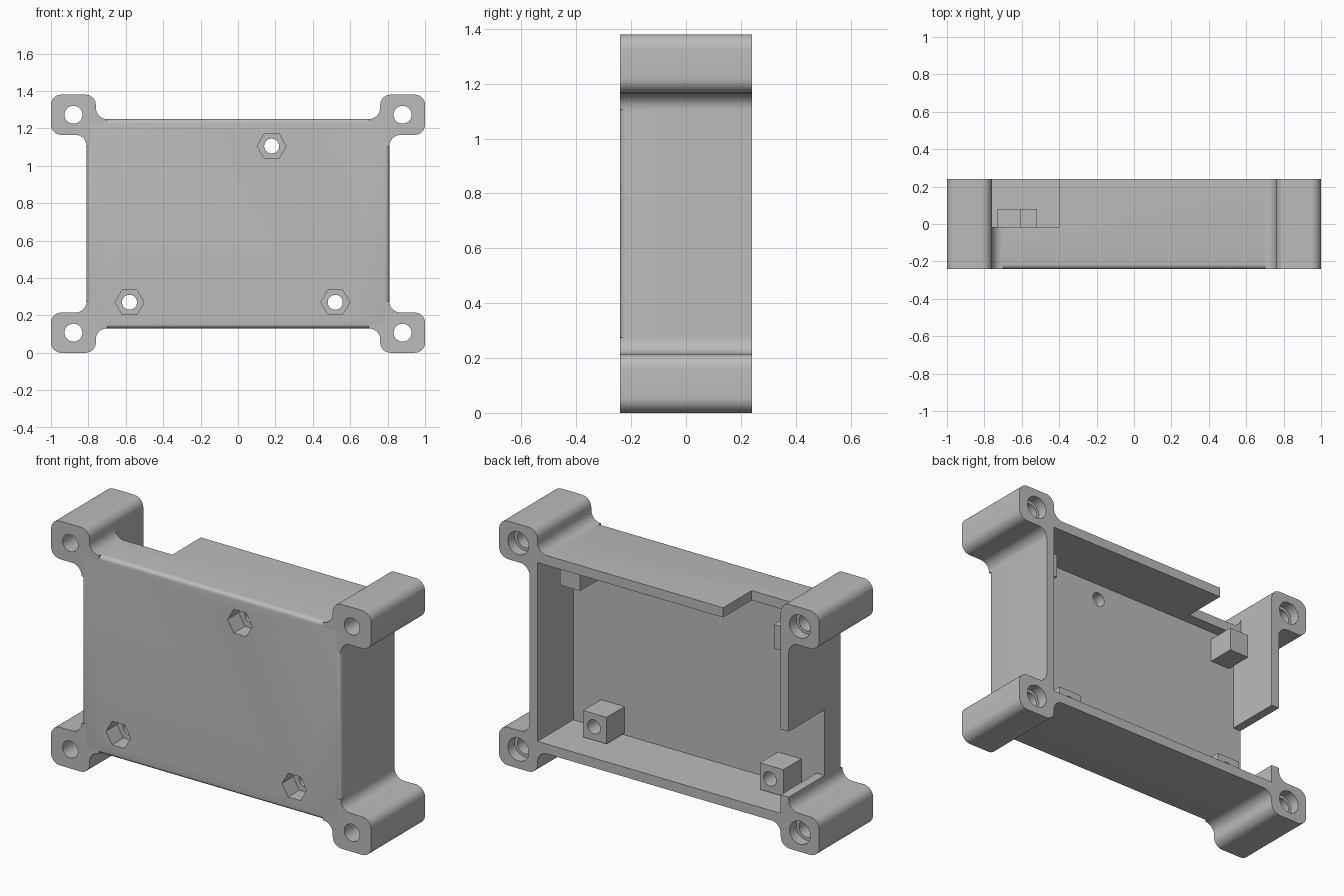
import bpy, bmesh, math
from mathutils import Vector

if "Cube" in bpy.data.objects:
    bpy.data.objects.remove(bpy.data.objects["Cube"], do_unlink=True)

MID = 0.69            # height of the case centre
FRONT, BACK = -0.24, 0.24
FLOOR = -0.08         # inner face of the front plate

grey = bpy.data.materials.new("plain grey")
grey.use_nodes = True
grey.diffuse_color = (0.5, 0.5, 0.5, 1)
grey.node_tree.nodes["Principled BSDF"].inputs["Base Color"].default_value = (0.5, 0.5, 0.5, 1)


def prism(name, outline, y0, y1, front_bevel=0):
    """Extrude an (x, z) outline along y, optionally rounding its front rim."""
    bm = bmesh.new()
    face = bm.faces.new([bm.verts.new((x, y0, z)) for x, z in outline])
    rim = list(face.edges)
    ext = bmesh.ops.extrude_face_region(bm, geom=[face], use_keep_orig=True)
    for v in ext["geom"]:
        if isinstance(v, bmesh.types.BMVert):
            v.co.y = y1
    bmesh.ops.recalc_face_normals(bm, faces=bm.faces)
    if front_bevel:
        bmesh.ops.bevel(bm, geom=rim, offset=front_bevel, segments=5,
                        profile=0.5, affect='EDGES')
    mesh = bpy.data.meshes.new(name)
    bm.to_mesh(mesh)
    bm.free()
    mesh.materials.append(grey)
    obj = bpy.data.objects.new(name, mesh)
    bpy.context.collection.objects.link(obj)
    return obj


def rect(x0, x1, z0, z1):
    return [(x0, z0), (x1, z0), (x1, z1), (x0, z1)]


def ring(x, z, r, n=32):
    return [(x + r * math.cos(i * math.tau / n), z + r * math.sin(i * math.tau / n))
            for i in range(n)]


def rounded(corners, steps=8):
    """Replace right-angled corners (x, z, radius) by arcs."""
    pts = []
    for i, (x, z, r) in enumerate(corners):
        p = Vector((x, z))
        if not r:
            pts.append((x, z))
            continue
        a = (Vector(corners[i - 1][:2]) - p).normalized()
        b = (Vector(corners[(i + 1) % len(corners)][:2]) - p).normalized()
        c = p + (a + b) * r
        for k in range(steps + 1):
            t = math.pi / 2 * k / steps
            q = c - r * (b * math.cos(t) + a * math.sin(t))
            pts.append((q.x, q.y))
    return pts


def cut(obj, outline, y0, y1):
    """Subtract a prism from obj and remove the cutter."""
    cutter = prism("cutter", outline, y0, y1)
    cutter.hide_render = True
    mod = obj.modifiers.new("cut", 'BOOLEAN')
    mod.operation, mod.solver, mod.object = 'DIFFERENCE', 'EXACT', cutter
    deps = bpy.context.evaluated_depsgraph_get()
    mesh = bpy.data.meshes.new_from_object(obj.evaluated_get(deps))
    obj.modifiers.clear()
    obj.data = mesh
    bpy.data.objects.remove(cutter, do_unlink=True)


def smooth(obj):
    bpy.ops.object.select_all(action='DESELECT')
    obj.select_set(True)
    bpy.context.view_layer.objects.active = obj
    bpy.ops.object.shade_smooth_by_angle(angle=math.radians(30))


top_opening = rect(-0.76, -0.4, 1.19, 1.5)
screws = [(-0.58, 0.27), (0.52, 0.27), (0.18, 1.105)]

# Open-backed case with a rounded front rim
case = prism("case_body", rect(-0.81, 0.81, 0.13, 1.25), FRONT, BACK, 0.025)
cut(case, rect(-0.76, 0.76, 0.185, 1.195), FLOOR, 0.4)

# Openings in the top wall and the side wall
cut(case, top_opening, -0.015, 0.4)
cut(case, rect(-0.9, -0.74, 0.29, 0.66), FLOOR, 0.4)

# Screw holes with hexagonal nut recesses
for x, z in screws:
    cut(case, ring(x, z, 0.04), -0.4, 0.1)
    cut(case, ring(x, z, 0.077, 6), -0.4, -0.14)
smooth(case)

# Corner posts, flared into the walls
post_outline = rounded([
    (0.785, 0.415, 0), (0.81, 0.415, 0), (0.81, 0.475, 0.059), (1, 0.475, 0.055),
    (1, 0.69, 0.055), (0.76, 0.69, 0.055), (0.76, 0.56, 0.059), (0.7, 0.56, 0),
    (0.7, 0.53, 0), (0.785, 0.53, 0)])
for side, sx in (("left", 1), ("right", -1)):
    for level, sz in (("top", 1), ("bottom", -1)):
        post = prism(f"{level}_{side}_post",
                     [(sx * x, MID + sz * z) for x, z in post_outline], FRONT, BACK)
        cx, cz = sx * 0.88, MID + sz * 0.5825
        cut(post, ring(cx, cz, 0.048), -0.4, 0.4)
        cut(post, ring(cx, cz, 0.065), 0.18, 0.4)
        if (side, level) == ("right", "top"):
            cut(post, top_opening, -0.015, 0.4)
        smooth(post)

# Lower standoffs around the screw holes
for name, x0, (x, z) in (("right_standoff", -0.665, screws[0]),
                         ("left_standoff", 0.44, screws[1])):
    block = prism(name, rect(x0, x0 + 0.147, 0.195, 0.345), FLOOR - 0.01, 0.08)
    cut(block, ring(x, z, 0.04), -0.4, 0.4)
    smooth(block)

# Solid upper rests
for name, x0 in (("right_rest", -0.73), ("left_rest", 0.605)):
    prism(name, rect(x0, x0 + 0.125, 1.015, 1.15), FLOOR - 0.01, 0.08)
